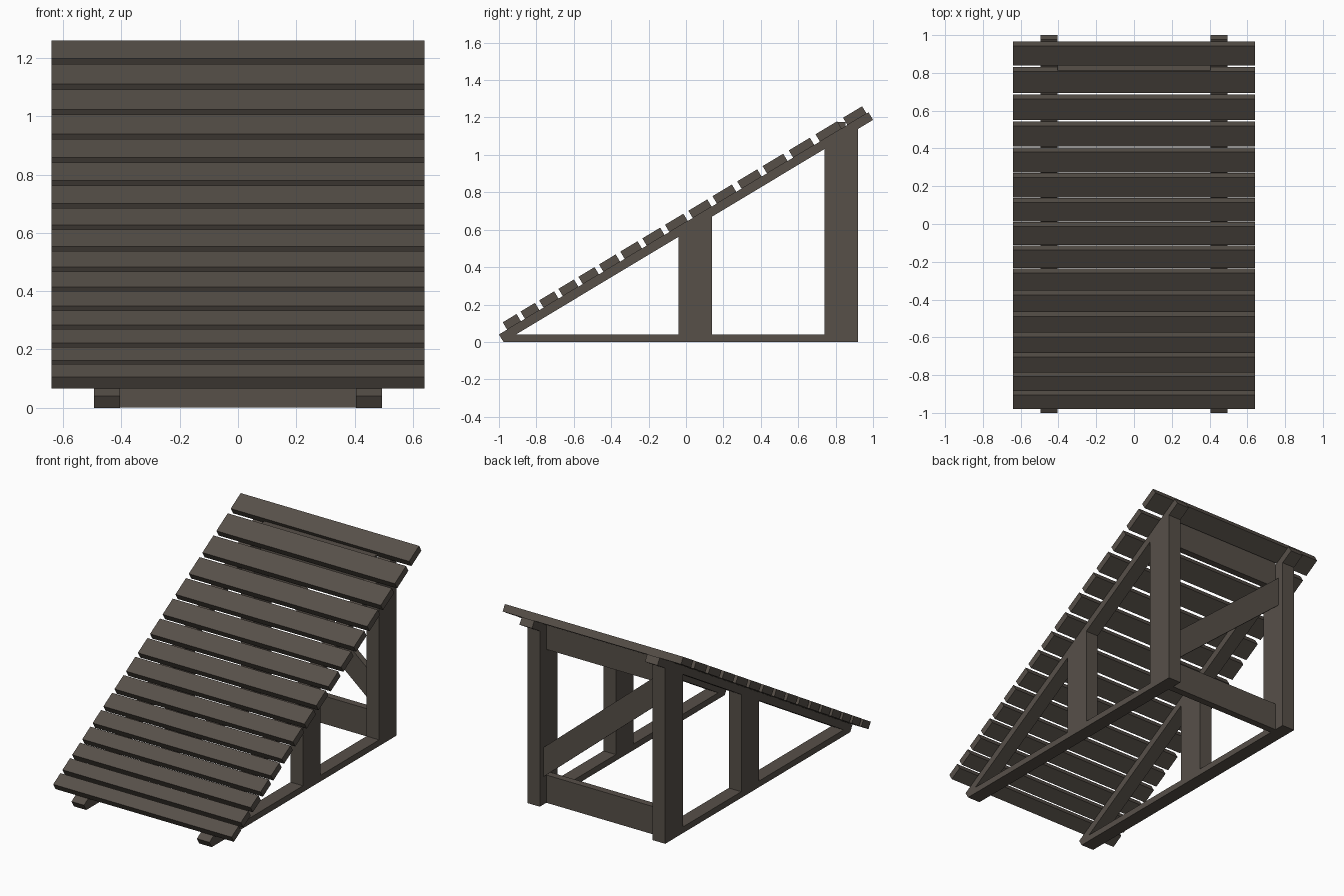
import bpy
from math import sin, cos, atan

if "Cube" in bpy.data.objects:
    bpy.data.objects.remove(bpy.data.objects["Cube"])

SLOPE = 0.601
ANG = atan(SLOPE)
IN, OUT = 0.405, 0.495          # inner / outer x of the side frames

wood = bpy.data.materials.new("dark_wood")
wood.diffuse_color = (0.095, 0.08, 0.066, 1)
wood.use_nodes = True
wood.node_tree.nodes["Principled BSDF"].inputs["Base Color"].default_value = wood.diffuse_color


def finish(name, verts, n):
    """Prism from two matching n-sided loops, stored one after the other."""
    faces = [tuple(range(n))[::-1], tuple(range(n, 2 * n))]
    faces += [(i, (i + 1) % n, n + (i + 1) % n, n + i) for i in range(n)]
    me = bpy.data.meshes.new(name)
    me.from_pydata(verts, [], faces)
    me.materials.append(wood)
    ob = bpy.data.objects.new(name, me)
    bpy.context.collection.objects.link(ob)
    return ob


def side_prism(name, yz, x0, x1):
    return finish(name, [(x, y, z) for x in (x0, x1) for y, z in yz], len(yz))


def back_prism(name, xz, y0, y1):
    return finish(name, [(x, y, z) for y in (y1, y0) for x, z in xz], len(xz))


def sloped(y, z, run, t):
    """Tilted rectangle: (y, z) is its low top corner, run its length in y."""
    dy, dz = t * sin(ANG), -t * cos(ANG)
    rise = run * SLOPE
    return [(y + dy, z + dz), (y + run + dy, z + rise + dz),
            (y + run, z + rise), (y, z)]


def under(y):
    """Height of the underside of the sloped rail."""
    return (y + 0.976) * SLOPE


# Side frames: sloped rail, ground rail, two posts cut to the slope
for side, s in (("left", -1), ("right", 1)):
    x0, x1 = sorted((s * IN, s * OUT))
    side_prism(side + "_sloped_rail", sloped(-1.0, 0.040, 1.976, 0.047), x0, x1)
    side_prism(side + "_ground_rail",
               [(-0.976, 0), (0.92, 0), (0.92, 0.04), (-0.909, 0.04)], x0, x1)
    for part, y0, y1 in (("middle_post", -0.04, 0.14), ("back_post", 0.74, 0.92)):
        side_prism(f"{side}_{part}",
                   [(y0, 0), (y1, 0), (y1, under(y1)), (y0, under(y0))], x0, x1)

# Back cross beams and diagonal brace
for name, z0, z1 in (("bottom_cross_beam", 0, 0.18), ("top_cross_beam", 0.995, 1.175)):
    back_prism(name, [(-IN, z0), (IN, z0), (IN, z1), (-IN, z1)], 0.808, 0.853)
back_prism("diagonal_brace",
           [(-IN, 0.86), (IN, 0.18), (IN, 0.37), (-IN, 1.05)], 0.84, 0.88)

# Roof planks, growing wider towards the top
z = 0.105
for i in range(16):
    rise = min(0.0445 + 0.0018 * i, 1.26 - z)
    y = -0.98 + (z - 0.105) / SLOPE
    side_prism(f"plank_{i + 1:02d}", sloped(y, z, rise / SLOPE, 0.046), -0.64, 0.64)
    z += 0.0575 + 0.0022 * i
